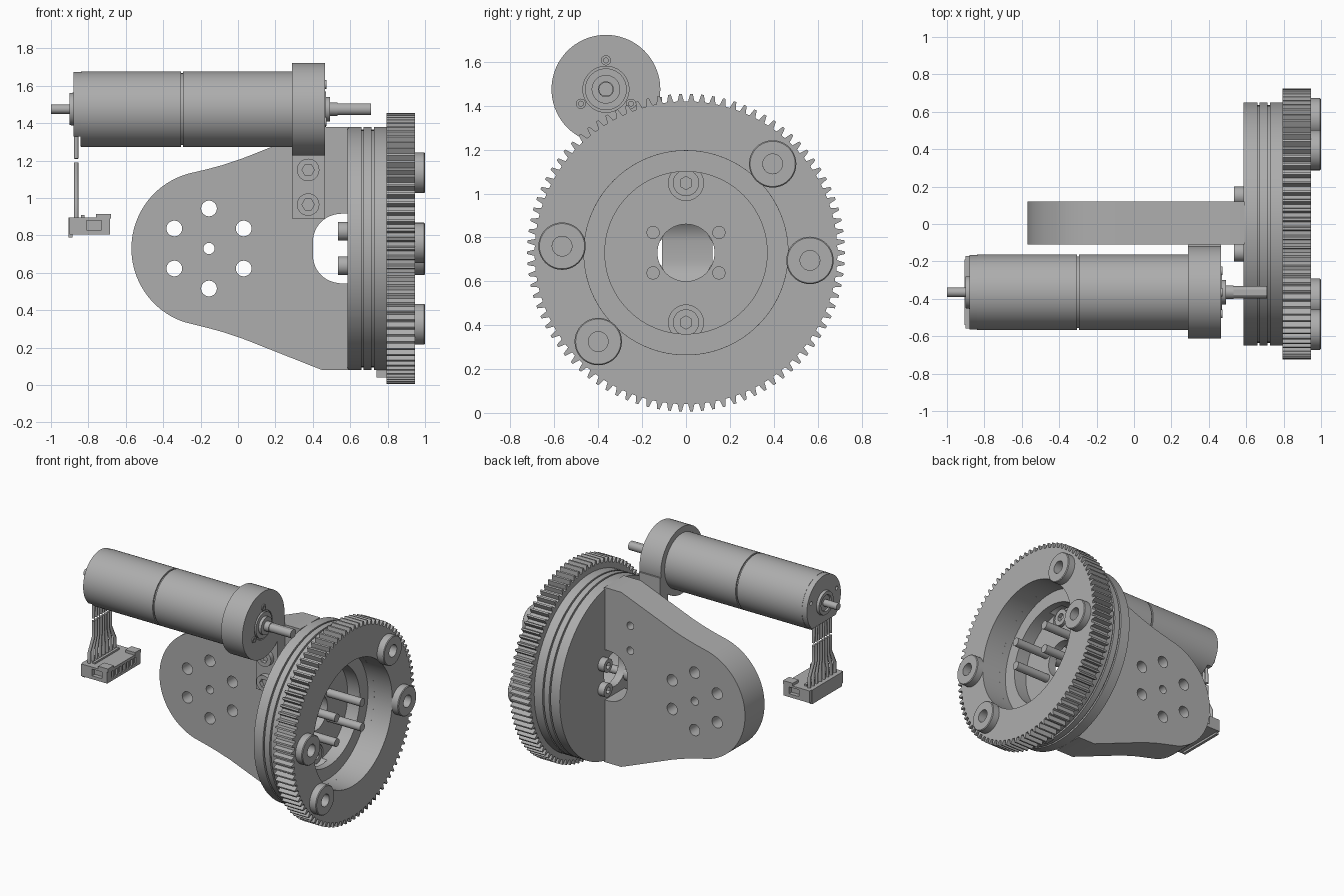
import bpy, bmesh, math
from mathutils import Vector, Matrix

cube = bpy.data.objects.get("Cube")
if cube:
    bpy.data.objects.remove(cube, do_unlink=True)

GREY = (0.42, 0.42, 0.42, 1)
grey = bpy.data.materials.new("plain_grey")
grey.use_nodes = True
grey.diffuse_color = GREY
grey.node_tree.nodes["Principled BSDF"].inputs["Base Color"].default_value = GREY

AXIS_Z = 0.73            # height of the gear axis
MY, MZ = -0.365, 1.475   # motor axis


def finish(name, bm):
    bmesh.ops.remove_doubles(bm, verts=bm.verts, dist=1e-5)
    bmesh.ops.recalc_face_normals(bm, faces=bm.faces)
    mesh = bpy.data.meshes.new(name)
    bm.to_mesh(mesh)
    bm.free()
    mesh.materials.append(grey)
    ob = bpy.data.objects.new(name, mesh)
    bpy.context.collection.objects.link(ob)
    return ob


def lathe(name, profile, y, z, steps=64, closed=False):
    """Spin (x, radius) points about an axis along x."""
    bm = bmesh.new()
    vs = [bm.verts.new((x, y, z + r)) for x, r in profile]
    pairs = list(zip(vs, vs[1:])) + ([(vs[-1], vs[0])] if closed else [])
    es = [bm.edges.new(p) for p in pairs]
    bmesh.ops.spin(bm, geom=vs + es, cent=(0, y, z), axis=(1, 0, 0),
                   angle=math.tau, steps=steps)
    return finish(name, bm)


def rod(name, x0, x1, r, y, z, steps=32):
    return lathe(name, [(x0, 0), (x0, r), (x1, r), (x1, 0)], y, z, steps)


def box(name, lo, hi):
    lo, hi = Vector(lo), Vector(hi)
    bm = bmesh.new()
    bmesh.ops.create_cube(bm, size=1, matrix=Matrix.Translation((lo + hi) / 2)
                          @ Matrix.Diagonal((*(hi - lo), 1)))
    return finish(name, bm)


def prism(name, outline, y0, y1):
    """Extrude an (x, z) outline along y."""
    bm = bmesh.new()
    face = bm.faces.new([bm.verts.new((x, y0, z)) for x, z in outline])
    ext = bmesh.ops.extrude_face_region(bm, geom=[face])["geom"]
    bmesh.ops.translate(bm, vec=(0, y1 - y0, 0),
                        verts=[v for v in ext if isinstance(v, bmesh.types.BMVert)])
    return finish(name, bm)


def circle(cx, cz, r, n=32, start=0, sweep=math.tau):
    return [(cx + r * math.cos(start + sweep * i / n),
             cz + r * math.sin(start + sweep * i / n)) for i in range(n)]


def cut(ob, cutters):
    for c in cutters:
        mod = ob.modifiers.new("cut", 'BOOLEAN')
        mod.operation, mod.solver, mod.object = 'DIFFERENCE', 'EXACT', c
        bpy.context.view_layer.objects.active = ob
        bpy.ops.object.modifier_apply(modifier=mod.name)
        bpy.data.objects.remove(c, do_unlink=True)
    return ob


# Spur gear: toothed outer ring bridged to a round bore
bm = bmesh.new()
TEETH, tooth = 90, (0.69, 0.724, 0.724, 0.69)
offsets = (0.2, 0.38, 0.62, 0.8)
rings = []
for x, outer in ((0.795, True), (0.945, True), (0.945, False), (0.795, False)):
    ring = []
    for t in range(TEETH):
        for r, o in zip(tooth, offsets):
            a = math.tau * (t + o) / TEETH
            r = r if outer else 0.465
            ring.append(bm.verts.new((x, r * math.sin(a), AXIS_Z + r * math.cos(a))))
    rings.append(ring)
for a, b in zip(rings, rings[1:] + rings[:1]):
    for i in range(len(a)):
        j = (i + 1) % len(a)
        bm.faces.new((a[i], a[j], b[j], b[i]))
gear = finish("spur_gear", bm)

# Raised spacers on the gear, with bolt holes
spots = [(0.395, 1.135), (0.565, 0.695), (-0.565, 0.76), (-0.4, 0.325)]
cut(gear, [rod("hole", 0.85, 0.96, 0.045, y, z) for y, z in spots])
for y, z in spots:
    lathe("gear_spacer", [(0.945, 0.045), (0.945, 0.108), (0.995, 0.108),
                          (1.0, 0.103), (1.0, 0.045)], y, z, 40, True)

# Bearing flange: grooved rim, stepped bore and back plate
flange = lathe("bearing_flange", [
    (0.585, 0.13), (0.585, 0.65), (0.66, 0.65), (0.66, 0.635), (0.672, 0.635),
    (0.672, 0.65), (0.715, 0.65), (0.715, 0.635), (0.727, 0.635), (0.727, 0.65),
    (0.797, 0.65), (0.797, 0.465), (0.745, 0.465), (0.745, 0.37), (0.645, 0.37),
    (0.645, 0.13)], 0, AXIS_Z, 96, True)
cut(flange, [rod("pocket", 0.61, 0.69, 0.08, 0, AXIS_Z + s * 0.318) for s in (-1, 1)])
for s in (-1, 1):
    z = AXIS_Z + s * 0.318
    cut(rod("flange_screw", 0.605, 0.65, 0.06, 0, z),
        [rod("socket", 0.625, 0.67, 0.03, 0, z, 6)])
box("flange_lug", (0.74, -0.04, 0.04), (0.796, 0.04, 0.1))

# Four long bolts through the back plate
for y in (-0.15, 0.15):
    for s in (-1, 1):
        z = AXIS_Z + s * 0.092
        cut(rod("bolt_head", 0.535, 0.59, 0.05, y, z),
            [rod("socket", 0.52, 0.56, 0.025, y, z, 6)])
        rod("bolt_shank", 0.58, 0.92, 0.03, y, z, 20)

# Bracket plate: round nose flaring out to the flange
flare = [(-0.16, 0.425), (-0.08, 0.447), (0.02, 0.48), (0.45, 0.65), (0.59, 0.65)]
nose = circle(-0.155, AXIS_Z, 0.415, 40, math.radians(105), math.radians(150))
outline = (nose + [(x, AXIS_Z - d) for x, d in flare]
           + [(x, AXIS_Z + d) for x, d in reversed(flare)])
bracket = prism("bracket_plate", outline, -0.11, 0.12)
holes = [(-0.155, AXIS_Z, 0.03), (0.375, 1.15, 0.028), (0.375, 0.965, 0.028)]
holes += [(x, z, 0.042) for x, z in circle(-0.155, AXIS_Z, 0.214, 6, math.pi / 2)]
cutters = [prism("hole", circle(x, z, r), -0.3, 0.3) for x, z, r in holes]
slot = (circle(0.55, AXIS_Z + 0.035, 0.15, 12, math.pi / 2, math.pi / 2)
        + circle(0.55, AXIS_Z - 0.035, 0.15, 12, math.pi, math.pi / 2)
        + [(0.55, AXIS_Z - 0.187), (0.7, AXIS_Z - 0.187),
           (0.7, AXIS_Z + 0.187), (0.55, AXIS_Z + 0.187)])
cut(bracket, cutters + [prism("slot", slot, -0.3, 0.3)])

# Motor mount: round housing with a foot screwed to the bracket
lathe("motor_mount", [(0.29, 0), (0.29, 0.248), (0.465, 0.248), (0.465, 0.105),
                      (0.455, 0.105), (0.455, 0.095), (0.47, 0.095), (0.47, 0)], MY, MZ, 72)
box("mount_foot", (0.29, -0.2, 0.89), (0.465, -0.109, 1.44))
for z in (1.15, 0.965):
    cut(prism("mount_screw", circle(0.375, z, 0.06), -0.235, -0.19),
        [prism("socket", circle(0.375, z, 0.033, 6), -0.26, -0.205)])
for k in range(3):
    a = math.tau * k / 3
    y, z = MY + 0.132 * math.sin(a), MZ + 0.132 * math.cos(a)
    cut(rod("housing_screw", 0.46, 0.472, 0.023, y, z, 20),
        [rod("socket", 0.464, 0.48, 0.012, y, z, 6)])

# Motor body with a seam groove, end cap and shafts
lathe("motor_body", [(-0.84, 0), (-0.84, 0.202), (-0.306, 0.202), (-0.306, 0.192),
                     (-0.294, 0.192), (-0.294, 0.202), (0.3, 0.202), (0.3, 0)], MY, MZ, 72)
cap = rod("motor_end_cap", -0.88, -0.835, 0.2, MY, MZ, 72)
cut(cap, [box("flat", (-1, -0.7, 1.2), (-0.842, 0, 1.33))]
    + [rod("hole", -0.9, -0.86, 0.014, MY + s * 0.15, MZ + 0.05, 16) for s in (-1, 1)])
lathe("rear_boss", [(-0.87, 0.09), (-0.9, 0.085), (-0.9, 0.06), (-0.89, 0.055),
                    (-0.89, 0)], MY, MZ, 40)
rod("rear_shaft", -1.0, -0.88, 0.025, MY, MZ)
lathe("front_shaft_collar", [(0.46, 0.065), (0.492, 0.065), (0.492, 0.036), (0.532, 0.036),
                             (0.532, 0)], MY, MZ, 40)
cut(rod("front_shaft", 0.52, 0.71, 0.033, MY, MZ),
    [box("flat", (0.5, -0.5, MZ + s * 0.06 - 0.03), (0.8, -0.2, MZ + s * 0.06 + 0.03))
     for s in (-1, 1)])

# Ribbon of wires fanning from the motor down to the plug
WIRES = 8
for i in range(WIRES):
    t = i / (WIRES - 1) - 0.5
    paths = ([(1.36, 0.19), (1.21, 0.2)], [(1.19, 0.2), (1.07, 0.2), (0.97, 0.3), (0.89, 0.3)])
    for path in paths:
        curve = bpy.data.curves.new("wire", 'CURVE')
        curve.dimensions, curve.bevel_depth, curve.bevel_resolution = '3D', 0.0125, 1
        curve.use_fill_caps = True
        spline = curve.splines.new('POLY')
        spline.points.add(len(path) - 1)
        for p, (z, w) in zip(spline.points, path):
            p.co = (-0.865, MY + t * w, z, 1)
        curve.materials.append(grey)
        bpy.context.collection.objects.link(bpy.data.objects.new("wire", curve))

# Plug: body with side windows, contact slots and a raised latch rail
Y0, Y1 = -0.56, -0.17
plug = box("plug_body", (-0.9, Y0, 0.805), (-0.685, Y1, 0.895))
windows = [box("window", (-0.81, y - 0.03, 0.83), (-0.73, y + 0.03, 0.88)) for y in (Y0, Y1)]
slots = [box("slot", (-0.7, MY + k * 0.044 - 0.013, 0.825),
             (-0.6, MY + k * 0.044 + 0.013, 0.875)) for k in range(-3, 4)]
cut(plug, windows + slots)
box("plug_foot", (-0.905, Y0 + 0.02, 0.79), (-0.885, Y1 - 0.02, 0.895))
for y in (Y0, Y1 - 0.07):
    box("plug_latch", (-0.76, y, 0.89), (-0.68, y + 0.07, 0.915))
box("plug_rail", (-0.84, Y0 + 0.05, 0.89), (-0.82, Y1 - 0.05, 0.908))

# Smooth round surfaces while keeping edges sharp
bpy.ops.object.select_all(action='DESELECT')
meshes = [o for o in bpy.context.collection.objects if o.type == 'MESH']
for o in meshes:
    o.select_set(True)
bpy.context.view_layer.objects.active = meshes[0]
bpy.ops.object.shade_smooth_by_angle(angle=math.radians(25))
